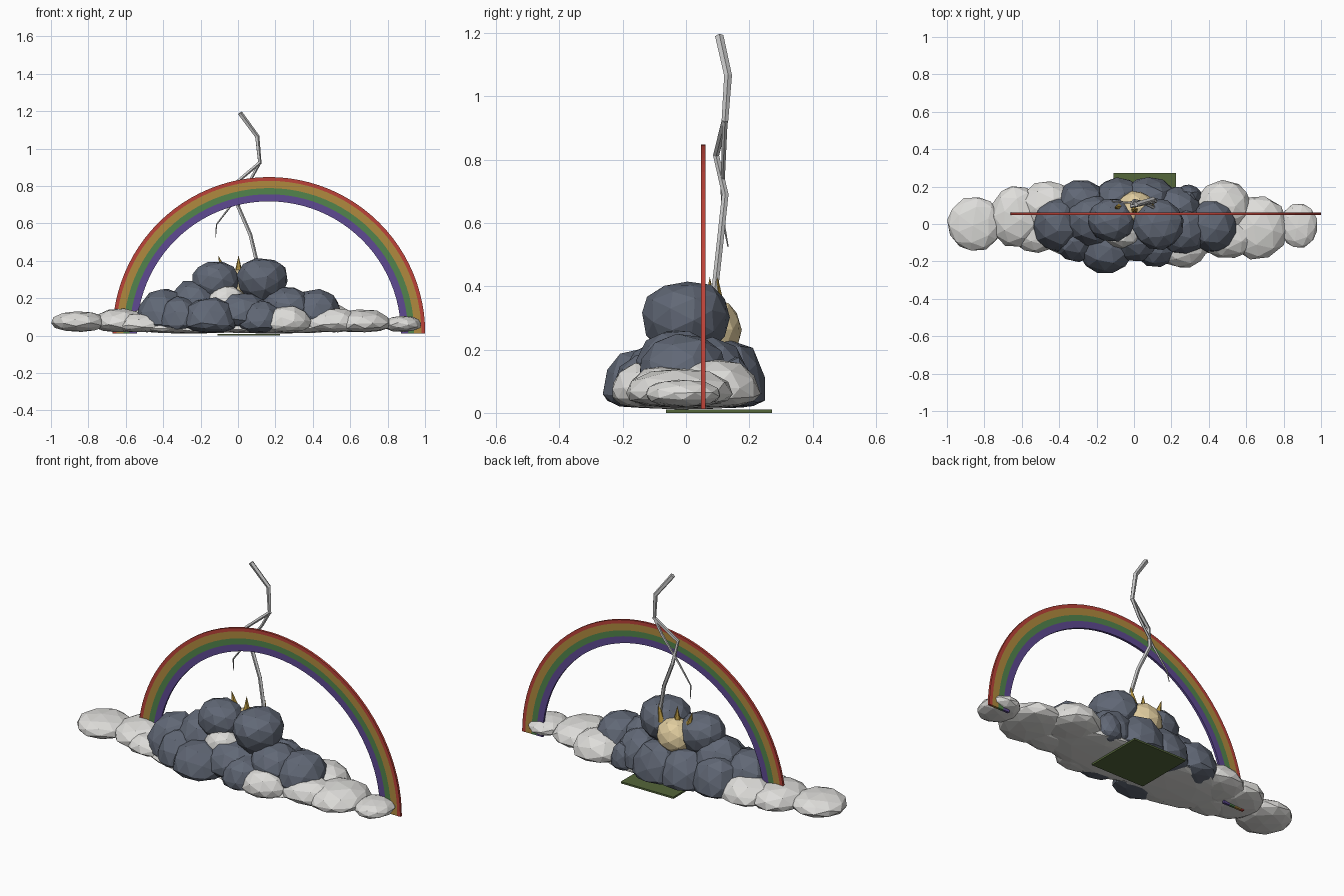
import bpy, bmesh, math, random
from mathutils import Vector, Euler

random.seed(4)


def material(name, r, g, b):
    m = bpy.data.materials.new(name)
    lin = [((c / 255 + 0.055) / 1.055) ** 2.4 for c in (r, g, b)]
    m.diffuse_color = (*lin, 1)
    return m


DARK = material("storm grey", 97, 104, 118)
LIGHT = material("cloud white", 222, 221, 218)
RED = material("red", 188, 66, 56)
ORANGE = material("amber", 176, 138, 62)
GREEN = material("green", 82, 132, 76)
PURPLE = material("violet", 94, 74, 146)
BOLT = material("bolt grey", 200, 200, 200)
CREAM = material("cream", 226, 206, 160)
GOLD = material("gold", 178, 146, 62)
OLIVE = material("olive", 84, 102, 58)


def finish(name, bm, mat):
    bmesh.ops.recalc_face_normals(bm, faces=bm.faces)
    me = bpy.data.meshes.new(name)
    bm.to_mesh(me)
    bm.free()
    me.materials.append(mat)
    ob = bpy.data.objects.new(name, me)
    bpy.context.collection.objects.link(ob)
    return ob


def puff(name, mat, x, y, rx, ry, bottom, mid, top, boxy=0.85):
    """Faceted ball, widest at height mid, with separate upper and lower heights."""
    bm = bmesh.new()
    bmesh.ops.create_icosphere(bm, subdivisions=2, radius=1.03)
    turn = Euler([random.uniform(0, 6.28) for _ in range(3)]).to_matrix()
    for v in bm.verts:
        p = turn @ v.co
        p *= random.uniform(0.97, 1.03)
        flat = math.hypot(p.x, p.y)
        k = flat ** (boxy - 1) if flat > 0.05 else 1
        h = (top - mid) if p.z > 0 else (mid - bottom)
        v.co = (x + p.x * k * rx, y + p.y * k * ry, mid + max(-1, min(1, p.z)) * h)
    return finish(name, bm, mat)


# Pale cloud bank: x, y, rx, ry, bottom, mid, top
for i, p in enumerate([
    (-0.85, 0.00, 0.145, 0.145, 0.02, 0.07, 0.13),
    (-0.63, 0.04, 0.14, 0.165, 0.018, 0.06, 0.145),
    (-0.46, 0.09, 0.15, 0.14, 0.018, 0.06, 0.16),
    (-0.52, -0.04, 0.14, 0.11, 0.018, 0.05, 0.12),
    (0.66, -0.02, 0.16, 0.17, 0.018, 0.06, 0.14),
    (0.88, -0.01, 0.10, 0.12, 0.02, 0.06, 0.105),
    (0.48, 0.09, 0.15, 0.14, 0.018, 0.06, 0.17),
    (0.50, -0.07, 0.16, 0.11, 0.018, 0.06, 0.15),
    (0.26, -0.13, 0.13, 0.105, 0.016, 0.06, 0.16),
    (-0.06, -0.05, 0.10, 0.08, 0.10, 0.18, 0.265),
    (-0.25, 0.00, 0.30, 0.19, 0.011, 0.035, 0.10),
    (0.20, 0.00, 0.34, 0.19, 0.011, 0.035, 0.10),
]):
    puff(f"pale_puff_{i + 1}", LIGHT, *p)

# Dark storm cloud piled on the bank
for i, p in enumerate([
    (-0.40, 0.00, 0.145, 0.15, 0.016, 0.07, 0.25),
    (-0.15, -0.13, 0.145, 0.135, 0.015, 0.06, 0.205),
    (-0.31, -0.08, 0.12, 0.12, 0.016, 0.06, 0.21),
    (-0.23, 0.02, 0.14, 0.14, 0.05, 0.14, 0.295),
    (-0.28, 0.12, 0.13, 0.115, 0.016, 0.06, 0.23),
    (-0.08, 0.13, 0.14, 0.115, 0.015, 0.05, 0.22),
    (0.08, 0.14, 0.14, 0.11, 0.015, 0.05, 0.23),
    (0.02, -0.06, 0.16, 0.14, 0.04, 0.10, 0.23),
    (0.12, -0.11, 0.12, 0.12, 0.015, 0.06, 0.19),
    (0.23, 0.08, 0.13, 0.12, 0.016, 0.08, 0.24),
    (0.29, 0.15, 0.07, 0.06, 0.02, 0.06, 0.18),
    (0.26, -0.03, 0.14, 0.13, 0.04, 0.14, 0.26),
    (0.42, -0.01, 0.13, 0.14, 0.025, 0.11, 0.25),
    (-0.12, 0.02, 0.125, 0.115, 0.17, 0.30, 0.395),
    (0.13, 0.00, 0.135, 0.135, 0.18, 0.31, 0.415),
]):
    puff(f"storm_puff_{i + 1}", DARK, *p)


# Rainbow: four half rings stacked on one another
def half_ring(name, r0, r1, mat, cx=0.165, cz=0.012, y0=0.048, y1=0.061, n=48):
    bm = bmesh.new()
    rows = []
    for i in range(n + 1):
        a = math.pi * i / n
        rows.append([bm.verts.new((cx + r * math.cos(a), y, cz + r * math.sin(a)))
                     for r, y in ((r0, y0), (r1, y0), (r1, y1), (r0, y1))])
    for a, b in zip(rows, rows[1:]):
        for k in range(4):
            bm.faces.new((a[k], a[(k + 1) % 4], b[(k + 1) % 4], b[k]))
    bm.faces.new(rows[0])
    bm.faces.new(rows[-1])
    finish(name, bm, mat)


half_ring("rainbow_red_band", 0.816, 0.836, RED)
half_ring("rainbow_amber_band", 0.777, 0.816, ORANGE)
half_ring("rainbow_green_band", 0.744, 0.777, GREEN)
half_ring("rainbow_violet_band", 0.706, 0.744, PURPLE)


# Lightning: tapered five-sided tubes along bent paths
def bolt(name, pts, sides=5):
    bm = bmesh.new()
    rings = []
    ps = [Vector(p[:3]) for p in pts]
    for i, p in enumerate(ps):
        d = (ps[min(i + 1, len(ps) - 1)] - ps[max(i - 1, 0)]).normalized()
        u = d.cross(Vector((0, 1, 0))).normalized()
        w = d.cross(u)
        rings.append([bm.verts.new(p + pts[i][3] * (u * math.cos(t) + w * math.sin(t)))
                      for t in (math.tau * k / sides for k in range(sides))])
    for a, b in zip(rings, rings[1:]):
        for k in range(sides):
            bm.faces.new((a[k], a[(k + 1) % sides], b[(k + 1) % sides], b[k]))
    bm.faces.new(rings[0])
    bm.faces.new(rings[-1])
    finish(name, bm, BOLT)


bolt("lightning_main", [
    (0.01, 0.105, 1.19, 0.014), (0.102, 0.133, 1.065, 0.013), (0.116, 0.123, 0.925, 0.011),
    (-0.015, 0.095, 0.815, 0.010), (0.0, 0.124, 0.69, 0.011), (0.065, 0.108, 0.54, 0.011),
    (0.108, 0.088, 0.36, 0.011)])
bolt("lightning_branch", [
    (0.116, 0.123, 0.925, 0.009), (0.07, 0.12, 0.84, 0.008), (-0.035, 0.115, 0.70, 0.006),
    (-0.115, 0.12, 0.595, 0.004), (-0.12, 0.133, 0.525, 0.002)])

# Cream ball nestled at the back, with a crown of gold spikes
puff("cream_ball", CREAM, 0.01, 0.085, 0.10, 0.09, 0.17, 0.26, 0.36, 1.0)
for i, (x, y, tip) in enumerate([(-0.075, 0.09, -0.105), (0.003, 0.075, 0.003), (0.085, 0.10, 0.105)]):
    bm = bmesh.new()
    bmesh.ops.create_cone(bm, cap_ends=True, segments=5, radius1=0.024, radius2=0, depth=0.10)
    for v in bm.verts:
        t = v.co.z / 0.10 + 0.5
        v.co = (v.co.x + x + (tip - x) * t, v.co.y + y, 0.33 + 0.10 * t)
    finish(f"gold_spike_{i + 1}", bm, GOLD)

# Thin square base under the cloud
bm = bmesh.new()
bmesh.ops.create_cube(bm, size=1)
for v in bm.verts:
    v.co = (0.057 + v.co.x * 0.335, 0.105 + v.co.y * 0.335, 0.005 + v.co.z * 0.01)
finish("base_plate", bm, OLIVE)
